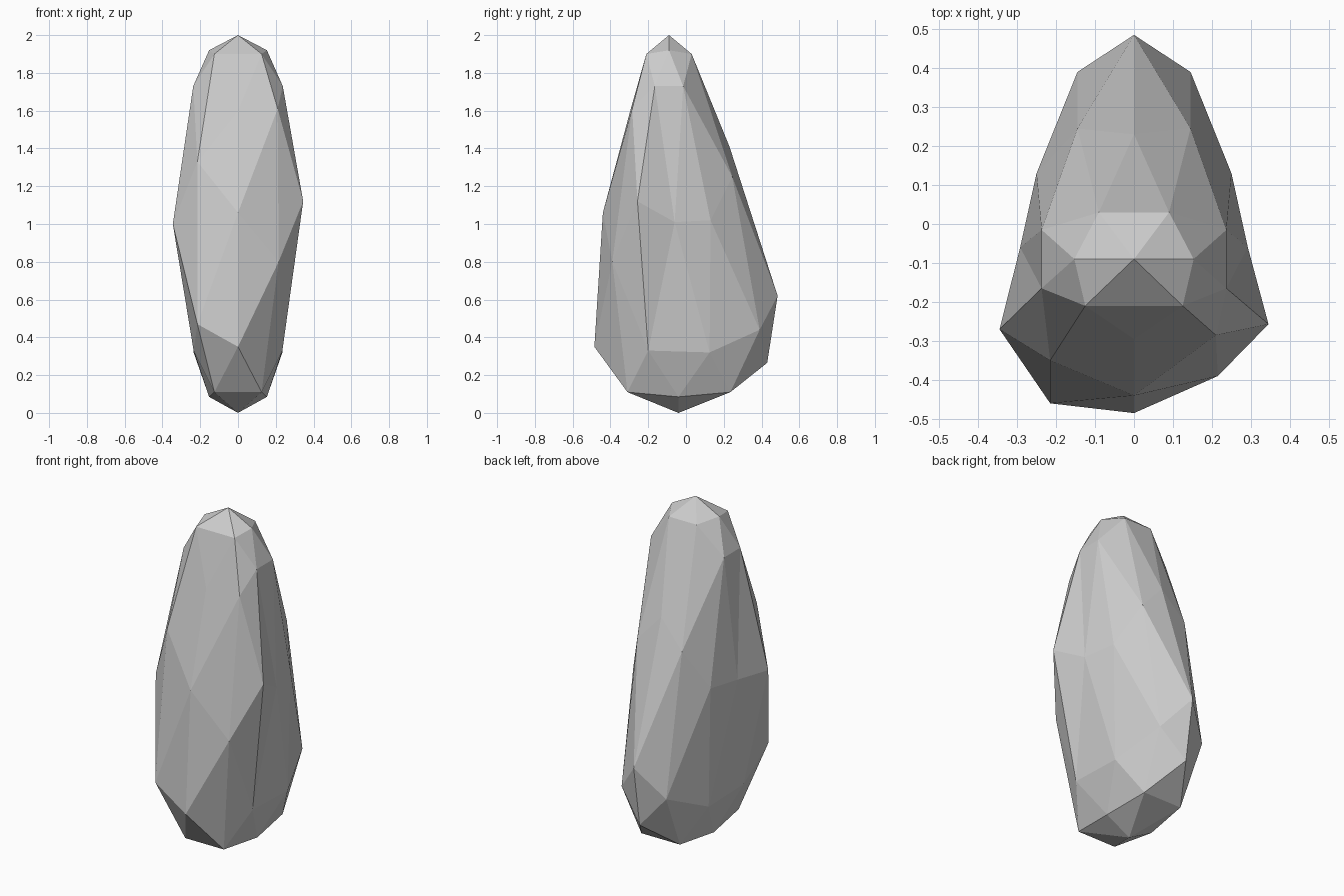
import bpy, bmesh
from mathutils import Vector

if "Cube" in bpy.data.objects:
    bpy.data.objects.remove(bpy.data.objects["Cube"])

# Unit directions of a once-divided icosahedron (positive octant)
a, b, c, d = 0.5257, 0.8507, 0.3090, 0.8090
top, ridge, shoulder, cap = (0, 0, 1), (a, 0, b), (c, .5, d), (0, b, a)
upper, inner, corner = (d, c, .5), (.5, d, c), (b, a, 0)
side, face = (1, 0, 0), (0, 1, 0)

# (direction, y sign, z sign, sculpted position), right half of the rock
points = [
    (top, 1, 1, (0, -.09, 2)), (top, 1, -1, (0, -.04, 0)),
    (ridge, 1, 1, (.153, -.09, 1.92)), (ridge, 1, -1, (.153, -.04, .085)),
    (shoulder, -1, 1, (.125, -.21, 1.9)), (shoulder, 1, 1, (.09, .03, 1.9)),
    (shoulder, -1, -1, (.125, -.31, .11)), (shoulder, 1, -1, (.125, .235, .11)),
    (cap, -1, 1, (0, -.295, 1.6)), (cap, 1, 1, (0, .23, 1.41)),
    (cap, -1, -1, (0, -.485, .35)), (cap, 1, -1, (0, .43, .265)),
    (upper, -1, 1, (.237, -.165, 1.73)), (upper, 1, 1, (.237, -.015, 1.73)),
    (upper, -1, -1, (.235, -.2, .33)), (upper, 1, -1, (.235, .125, .32)),
    (inner, -1, 1, (.21, -.285, 1.61)), (inner, 1, 1, (.145, .245, 1.25)),
    (inner, -1, -1, (.215, -.39, .8)), (inner, 1, -1, (.145, .39, .44)),
    (corner, -1, 1, (.345, -.257, 1.12)), (corner, 1, 1, (.25, .13, 1.02)),
    (side, 1, 1, (.292, -.06, 1.01)),
    (face, -1, 1, (0, -.44, 1.06)), (face, 1, 1, (0, .485, .62)),
]

# Uneven spots on the left side of the front
left = {
    (inner, -1, 1): (-.215, -.35, 1.33),
    (inner, -1, -1): (-.215, -.46, .47),
    (corner, -1, 1): (-.345, -.27, 1.0),
}

# Mirror the points, skin the sphere, then push it to the rock shape
bm = bmesh.new()
target = {}
for direction, sy, sz, pos in points:
    for sx in ((1, -1) if direction[0] else (1,)):
        x, y, z = direction
        v = bm.verts.new((sx * x, sy * y, sz * z))
        p = Vector((sx * pos[0], pos[1], pos[2]))
        if sx < 0:
            p = Vector(left.get((direction, sy, sz), p))
        target[v] = p
bmesh.ops.convex_hull(bm, input=bm.verts[:])
for v, p in target.items():
    v.co = p
bmesh.ops.recalc_face_normals(bm, faces=bm.faces[:])

mesh = bpy.data.meshes.new("rock")
bm.to_mesh(mesh)
bm.free()
bpy.context.collection.objects.link(bpy.data.objects.new("rock", mesh))
